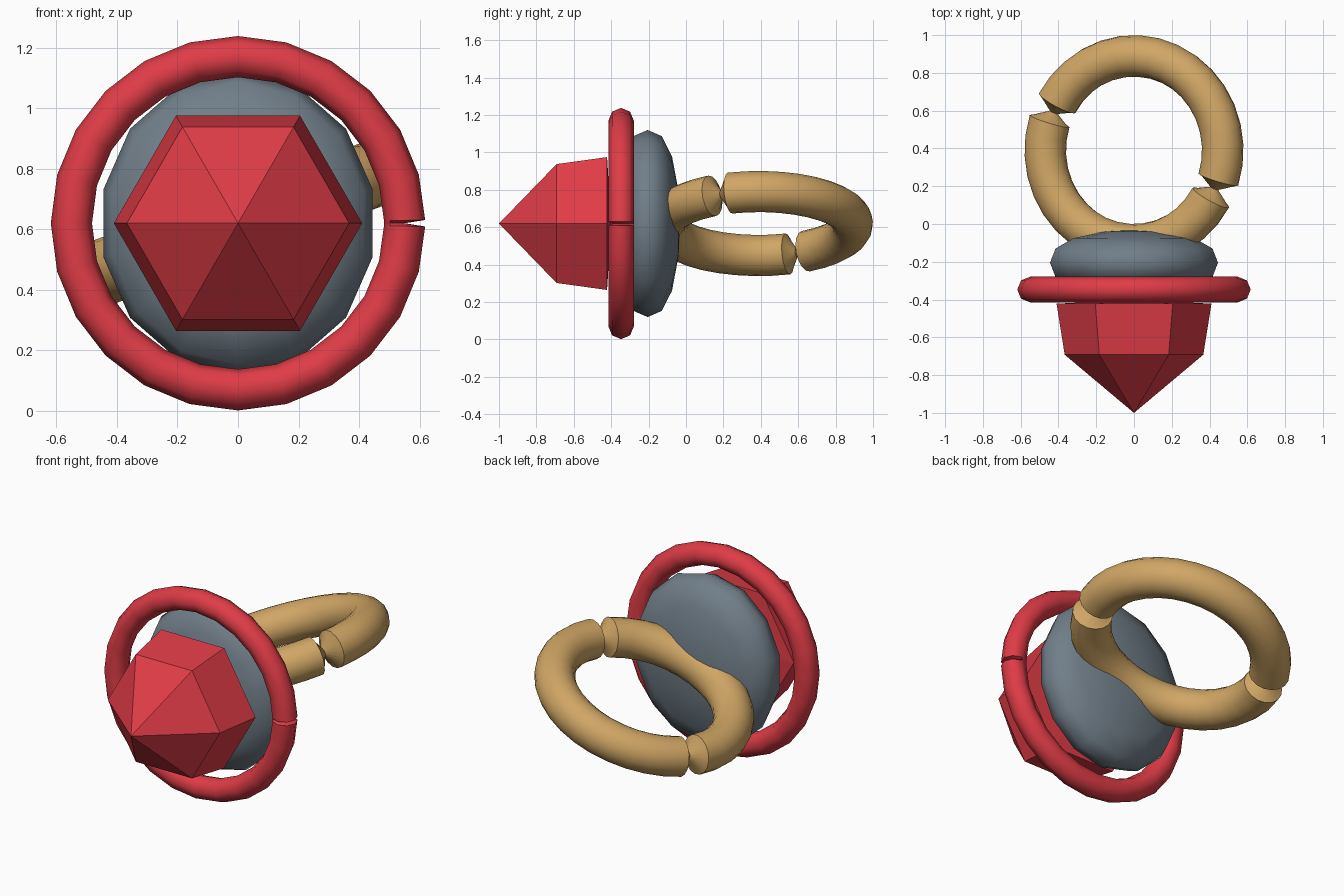
import bpy, bmesh, math
from mathutils import Matrix, Vector

if "Cube" in bpy.data.objects:
    bpy.data.objects.remove(bpy.data.objects["Cube"])

MID = 0.62  # height of the common axis


def material(name, rgb):
    m = bpy.data.materials.new(name)
    m.diffuse_color = (*rgb, 1)
    m.use_nodes = True
    m.node_tree.nodes["Principled BSDF"].inputs["Base Color"].default_value = m.diffuse_color
    return m


RED = material("ruby red", (0.74, 0.045, 0.063))
GOLD = material("warm gold", (0.63, 0.38, 0.13))
GREY = material("slate grey", (0.165, 0.21, 0.25))


def finish(bm, name, mat, smooth=None):
    bmesh.ops.remove_doubles(bm, verts=bm.verts, dist=1e-5)
    bmesh.ops.recalc_face_normals(bm, faces=bm.faces)
    me = bpy.data.meshes.new(name)
    bm.to_mesh(me)
    bm.free()
    me.materials.append(mat)
    ob = bpy.data.objects.new(name, me)
    bpy.context.collection.objects.link(ob)
    if smooth:
        bpy.ops.object.select_all(action='DESELECT')
        ob.select_set(True)
        bpy.context.view_layer.objects.active = ob
        bpy.ops.object.shade_smooth_by_angle(angle=math.radians(smooth))
    return ob


def loft(bm, loops):
    """Skin consecutive closed loops of points; coincident points collapse."""
    rows = [[bm.verts.new(p) for p in loop] for loop in loops]
    for a, b in zip(rows, rows[1:]):
        n = len(a)
        for i in range(n):
            j = (i + 1) % n
            quad = []
            for v in (a[i], a[j], b[j], b[i]):
                if all((v.co - q.co).length > 1e-5 for q in quad):
                    quad.append(v)
            if len(quad) > 2:
                bm.faces.new(quad)


def tube_loop(deg, R, r, sides, frame, notch=False):
    """One cross-section of a ring; notch pulls the outer half to the core."""
    a = math.radians(deg)
    pts = []
    for k in range(sides):
        t = 2 * math.pi * k / sides
        c, s = r * math.cos(t), r * math.sin(t)
        if notch and c > 0:
            c, s = 0, s * 0.5
        pts.append(frame @ Vector(((R + c) * math.cos(a), (R + c) * math.sin(a), s)))
    return pts


# Collar: 24-sided ring around the stone with a thin cut in its right side
frame = Matrix.Translation((0, -0.347, MID)) @ Matrix.Rotation(math.pi / 2, 4, 'X')
angles = [0, 1] + list(range(15, 360, 15)) + [359, 360]
bm = bmesh.new()
loft(bm, [tube_loop(a, 0.55, 0.068, 8, frame, a in (0, 360)) for a in angles])
finish(bm, "collar_ring", RED, 60)

# Finger band: two half rings, pinched where they meet, tilted sideways
frame = Matrix.Translation((0, 0.39, MID)) @ Matrix.Rotation(math.radians(-20), 4, 'Y')
bm = bmesh.new()
loops = []
for start in (-24, 156):
    loops.append(tube_loop(start, 0.495, 0.022, 16, frame))
    loops.append(tube_loop(start + 5, 0.5, 0.09, 16, frame))
    for i in range(17):
        loops.append(tube_loop(start + 6 + 168 * i / 16, 0.5, 0.11, 16, frame))
    loops.append(tube_loop(start + 175, 0.5, 0.09, 16, frame))
loops.append(tube_loop(336, 0.495, 0.022, 16, frame))
loft(bm, loops)
finish(bm, "finger_band", GOLD, 40)


def turned(profile, sides, offset, sx, sz):
    """Loops around the y axis from (y, radius) pairs."""
    return [[Vector((sx * r * math.cos(offset + 2 * math.pi * k / sides), y,
                     MID + sz * r * math.sin(offset + 2 * math.pi * k / sides)))
             for k in range(sides)] for y, r in profile]


# Setting: flattened 14-sided oval dome behind the stone
half = [(0.175, 0), (0.165, 0.35), (0.13, 0.72), (0.075, 0.935)]
profile = ([(-0.205 - d, r) for d, r in half] + [(-0.205, 1)]
           + [(-0.205 + d, r) for d, r in reversed(half)])
bm = bmesh.new()
loft(bm, turned(profile, 14, math.pi / 2, 0.456, 0.5))
finish(bm, "setting_dome", GREY, 60)

# Stone: flat six-sided gem pointing forward
bm = bmesh.new()
loft(bm, turned([(-1.0, 0), (-0.692, 0.367), (-0.422, 0.41), (-0.40, 0)],
                6, 0, 1, 1))
finish(bm, "gem_stone", RED)
